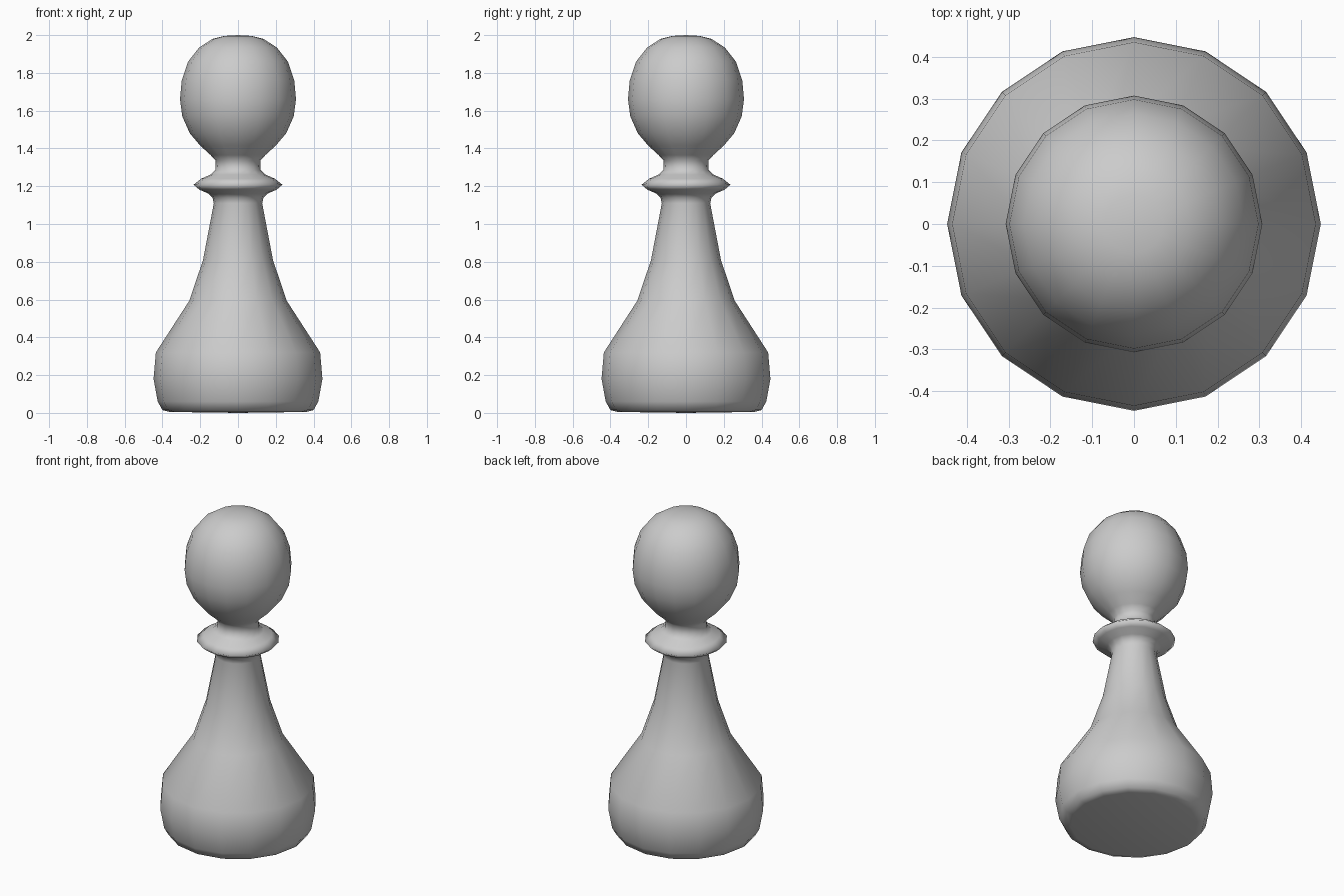
import bpy, bmesh, math

if "Cube" in bpy.data.objects:
    bpy.data.objects.remove(bpy.data.objects["Cube"])

SIDES = 16

grey = bpy.data.materials.new("plain_grey")
grey.diffuse_color = (0.6, 0.6, 0.6, 1)
grey.use_nodes = True
grey.node_tree.nodes["Principled BSDF"].inputs["Base Color"].default_value = grey.diffuse_color


def lathe(name, profile):
    """Spin a (radius, height) profile around z; zero radius makes a pole."""
    bm = bmesh.new()
    rings = []
    for r, z in profile:
        if r == 0:
            rings.append([bm.verts.new((0, 0, z))] * SIDES)
        else:
            rings.append([bm.verts.new((r * math.cos(a), r * math.sin(a), z))
                          for a in (2 * math.pi * i / SIDES for i in range(SIDES))])
    for low, high in zip(rings, rings[1:]):
        for i in range(SIDES):
            j = (i + 1) % SIDES
            corners = dict.fromkeys((low[i], low[j], high[j], high[i]))
            bm.faces.new(list(corners)).smooth = True
    mesh = bpy.data.meshes.new(name)
    bm.to_mesh(mesh)
    bm.free()
    mesh.materials.append(grey)
    obj = bpy.data.objects.new(name, mesh)
    bpy.context.collection.objects.link(obj)
    return obj


# Base, stem, collar and head share one continuous turned profile
base = [(0, 0.005), (0.36, 0.005), (0.40, 0.015), (0.425, 0.06),
        (0.447, 0.18), (0.435, 0.32)]
stem = [(0.257, 0.595), (0.185, 0.81), (0.128, 1.11)]
collar = [(0.135, 1.14), (0.155, 1.16), (0.205, 1.182), (0.235, 1.208),
          (0.195, 1.24), (0.145, 1.262), (0.12, 1.285)]
head = [(0.118, 1.335), (0.145, 1.365), (0.20, 1.415), (0.255, 1.48),
        (0.295, 1.57), (0.307, 1.66), (0.298, 1.76), (0.264, 1.86),
        (0.205, 1.935), (0.135, 1.98), (0.07, 1.996), (0, 2.0)]
lathe("turned_game_piece", [(0, 0)] + base[1:] + stem + collar + head)
